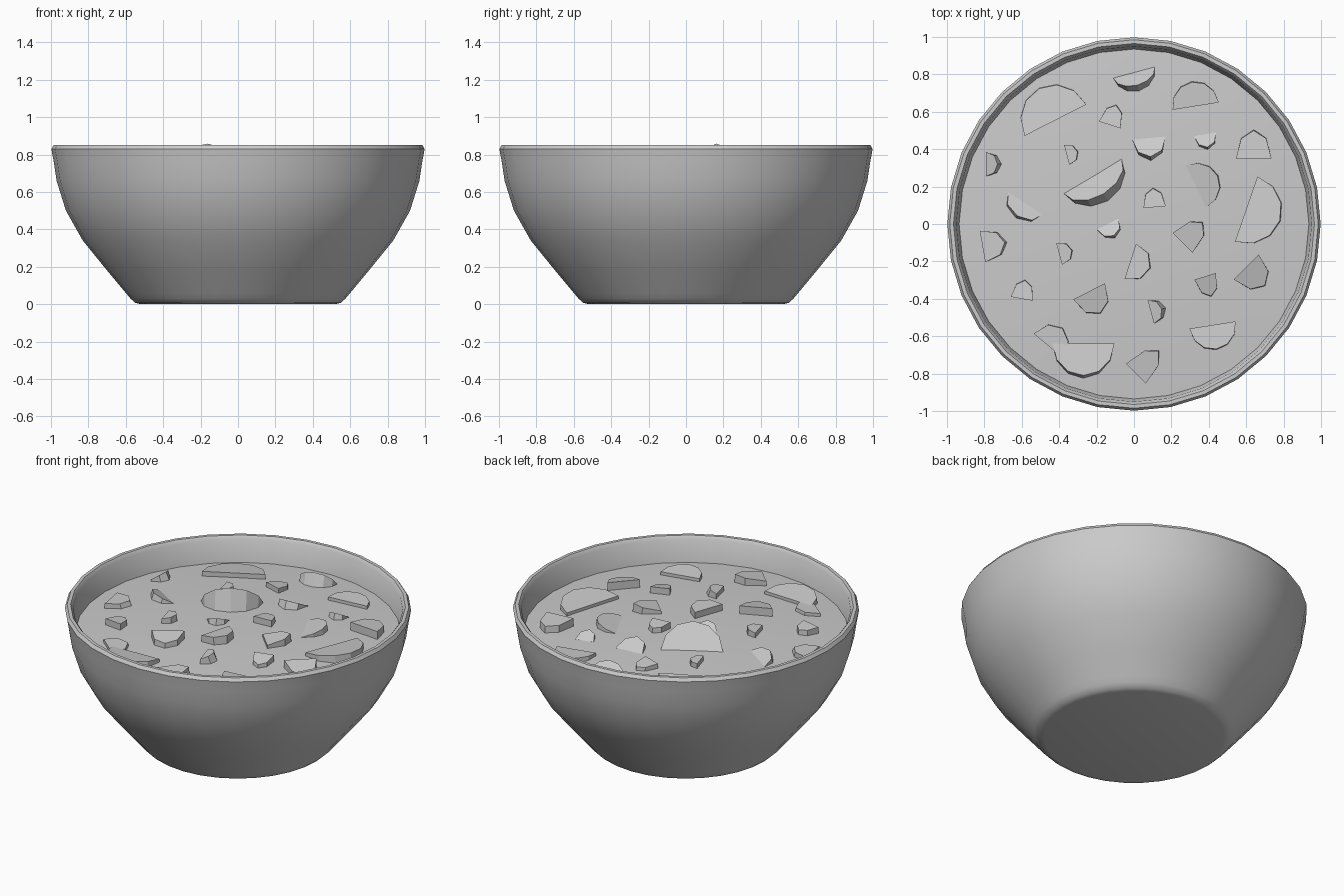
import bpy
import bmesh
from math import cos, sin, pi, radians

default_cube = bpy.data.objects.get("Cube")
if default_cube:
    bpy.data.objects.remove(default_cube, do_unlink=True)

SEGMENTS = 32
SOUP_RADIUS = 0.936

grey = bpy.data.materials.new("plain_grey")
grey.use_nodes = True
grey.diffuse_color = (0.6, 0.6, 0.6, 1)
grey.node_tree.nodes["Principled BSDF"].inputs["Base Color"].default_value = (0.6, 0.6, 0.6, 1)


def make_object(name, bm, smooth_angle=None):
    """Turn a bmesh into a named object with the shared material."""
    bmesh.ops.recalc_face_normals(bm, faces=bm.faces)
    mesh = bpy.data.meshes.new(name)
    bm.to_mesh(mesh)
    bm.free()
    mesh.materials.append(grey)
    obj = bpy.data.objects.new(name, mesh)
    bpy.context.collection.objects.link(obj)
    if smooth_angle:
        bpy.ops.object.select_all(action="DESELECT")
        obj.select_set(True)
        bpy.context.view_layer.objects.active = obj
        bpy.ops.object.shade_smooth_by_angle(angle=radians(smooth_angle))
    return obj


def lathe(name, profile, smooth_angle):
    """Spin a (radius, height) profile around z; both ends are capped."""
    bm = bmesh.new()
    rings = []
    for radius, z in profile:
        angles = [2 * pi * i / SEGMENTS for i in range(SEGMENTS)]
        rings.append([bm.verts.new((radius * cos(a), radius * sin(a), z)) for a in angles])
    for low, high in zip(rings, rings[1:]):
        for i in range(SEGMENTS):
            j = (i + 1) % SEGMENTS
            bm.faces.new((low[i], low[j], high[j], high[i]))
    bm.faces.new(rings[0])
    bm.faces.new(rings[-1])
    return make_object(name, bm, smooth_angle)


def soup_height(radius):
    """The soup swells gently towards the middle."""
    return 0.725 - 0.04 * radius ** 2


# Bowl: outer wall, rounded rim, inner wall and hidden inner floor
lathe("bowl", [
    (0.52, 0), (0.55, 0.007), (0.575, 0.03), (0.60, 0.06), (0.70, 0.18), (0.83, 0.34),
    (0.92, 0.50), (0.97, 0.66), (0.985, 0.76), (0.998, 0.83), (0.985, 0.85),
    (0.965, 0.85), (0.95, 0.83), (0.935, 0.69), (0.88, 0.50),
    (0.79, 0.34), (0.66, 0.18), (0.55, 0.06)], 35)

# Soup: shallow dome that meets the inner wall
soup_radii = [SOUP_RADIUS * (1 - i / 6) for i in range(6)]
lathe("soup", [(0.93, 0.66)] + [(r, soup_height(r)) for r in soup_radii], 35)


def half_round(corners):
    """Unit outline: straight edge on v = 0, faceted arc reaching v = 1."""
    steps = corners - 1
    return [(-cos(pi * i / steps) / 2, sin(pi * i / steps)) for i in range(corners)]


def chunk(name, x, y, length, depth, angle, edge_height, arc_height, skirt=0.006):
    """Tilted slice: a sloped top over a base that is wider by skirt on the arc side."""
    c, s = cos(radians(angle)), sin(radians(angle))
    corners = 7 if length > 0.22 else 5
    bm = bmesh.new()
    top, base = [], []
    for u, v in half_round(corners):
        along = u * length
        height = edge_height + (arc_height - edge_height) * v
        for ring, across, lift in (
                (top, v * depth, height),
                (base, v * (depth + skirt), -0.02)):
            px = x + along * c - across * s
            py = y + along * s + across * c
            ring.append(bm.verts.new((px, py, soup_height((px * px + py * py) ** 0.5) + lift)))
    bm.faces.new(top)
    bm.faces.new(base)
    for i in range(corners):
        j = (i + 1) % corners
        bm.faces.new((base[i], base[j], top[j], top[i]))
    make_object(name, bm)


# Slices standing up on their round side:
# x, y, length, depth, angle, edge height, arc height, skirt
raised_slices = [
    (-0.22, 0.255, 0.36, 0.11, 211, 0, 0.135, 0.05),
    (0, 0.81, 0.23, 0.07, 195, 0, 0.08, 0.04),
    (-0.79, 0.32, 0.13, 0.06, -90, 0.01, 0.05, 0.03),
    (-0.58, 0.11, 0.22, 0.08, 147, 0, 0.04, 0.02),
    (0.08, 0.46, 0.18, 0.1, 185, 0, 0.05, 0.03),
    (0.38, 0.48, 0.12, 0.07, 190, 0, 0.04, 0.02),
    (-0.14, 0, 0.13, 0.07, 207, 0, 0.04, 0.02),
    (-0.81, -0.12, 0.17, 0.12, -80, 0.03, 0.03, 0.02),
    (0.09, -0.47, 0.13, 0.06, -75, 0.03, 0.05, 0.03),
    (-0.27, -0.64, 0.33, 0.17, 180, 0.02, 0.05, 0.02),
]

# Flatter slices floating in the soup:
# x, y, length, depth, angle, edge height, arc height
floating_slices = [
    (-0.42, 0.555, 0.37, 0.19, 27, 0.03, 0.015),
    (0.33, 0.63, 0.25, 0.13, 9, 0.02, 0.03),
    (-0.13, 0.53, 0.12, 0.11, -18, 0.03, 0.02),
    (-0.36, 0.37, 0.11, 0.06, -75, 0.03, 0.03),
    (0.64, 0.35, 0.19, 0.15, 0, 0.05, 0.04),
    (0.33, 0.2, 0.25, 0.13, -64, 0, 0.04),
    (0.6, 0.08, 0.37, 0.19, 251, 0.02, 0.05),
    (0.11, 0.09, 0.12, 0.1, 5, 0.04, 0.03),
    (0.26, -0.1, 0.15, 0.15, -45, 0.02, 0.05),
    (-0.4, -0.16, 0.12, 0.07, -75, 0.03, 0.04),
    (-0.02, -0.2, 0.2, 0.11, 252, 0.04, 0.05),
    (-0.6, -0.4, 0.12, 0.1, -10, 0.04, 0.03),
    (-0.24, -0.36, 0.19, 0.13, 207, 0.05, 0.03),
    (0.38, -0.28, 0.12, 0.11, 197, 0.04, 0.02),
    (0.6, -0.23, 0.19, 0.14, 225, 0.05, 0.02),
    (-0.46, -0.65, 0.2, 0.12, -40, 0.02, 0.02),
    (0.01, -0.8, 0.15, 0.17, -45, 0.03, 0.05),
    (0.42, -0.54, 0.25, 0.13, 189, 0.02, 0.04),
]
for kind, slices in (("raised", raised_slices), ("floating", floating_slices)):
    for n, values in enumerate(slices, 1):
        chunk(f"{kind}_slice_{n}", *values)
